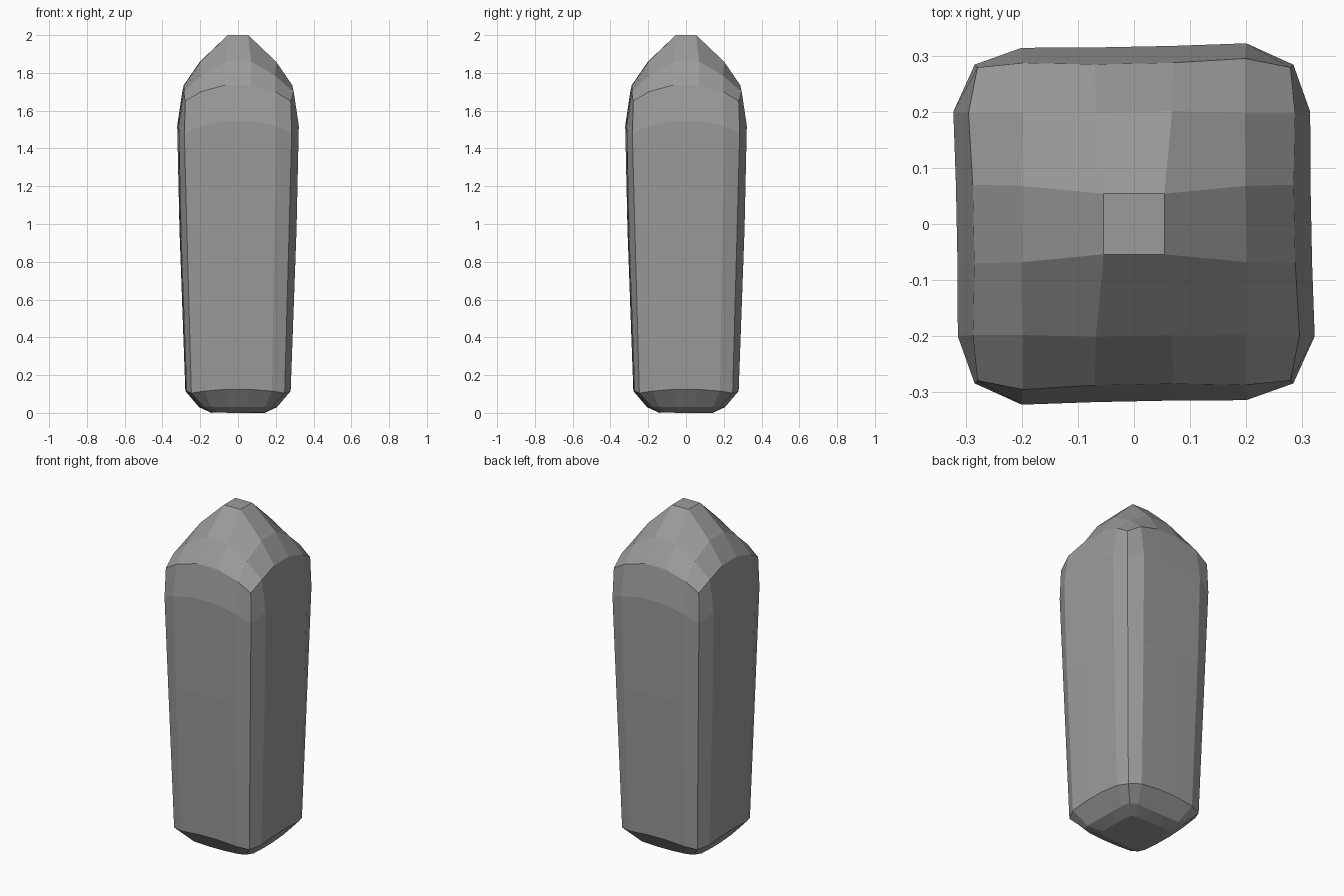
import bpy, bmesh

if "Cube" in bpy.data.objects:
    bpy.data.objects.remove(bpy.data.objects["Cube"])

bm = bmesh.new()


def ring(corner, *points):
    """Four-fold ring: corner (r, z) plus mirrored side points (x, distance, z)."""
    side = [(-corner[0], corner[0], corner[1])]
    side += [(-x, d - 0.02 * x, z) for x, d, z in points]
    side += [(x, d + 0.02 * x, z) for x, d, z in reversed(points)]
    verts = []
    for _ in range(4):
        verts += [bm.verts.new(p) for p in side]
        side = [(y, -x, z) for x, y, z in side]
    return verts


def bridge(a, b):
    n = len(a)
    for i in range(n):
        bm.faces.new((a[i], a[(i + 1) % n], b[(i + 1) % n], b[i]))


def step_in(a, b):
    """Join a ring to the next ring of a square grid, two points fewer per side."""
    n, m = len(a) // 4, len(b) // 4
    for s in range(4):
        o = [a[(s * n + j) % len(a)] for j in range(-1, n + 1)]
        i = [b[(s * m + j) % len(b)] for j in range(m + 1)]
        bm.faces.new((o[1], o[2], i[0], o[0]))
        for j in range(1, n - 1):
            bm.faces.new((o[j + 1], o[j + 2], i[j], i[j - 1]))


# foot, shaft and shoulder rings, bottom to top
body = [
    ring((0.125, 0.004), (0.10, 0.138, 0.002), (0.04, 0.14, 0.0)),
    ring((0.185, 0.035), (0.145, 0.202, 0.033), (0.05, 0.205, 0.03)),
    ring((0.247, 0.105), (0.18, 0.275, 0.115), (0.06, 0.278, 0.125)),
    ring((0.270, 0.95), (0.193, 0.306, 0.97), (0.065, 0.308, 0.98)),
    ring((0.284, 1.475), (0.20, 0.318, 1.52), (0.07, 0.316, 1.545)),
    ring((0.279, 1.65), (0.198, 0.291, 1.70), (0.07, 0.286, 1.735)),
]
for lower, upper in zip(body, body[1:]):
    bridge(lower, upper)
bm.faces.new(body[0])

# faceted tip
slope = ring((0.198, 1.785), (0.068, 0.200, 1.86))
tip = ring((0.054, 2.0))
step_in(body[-1], slope)
step_in(slope, tip)
bm.faces.new(tip)

bmesh.ops.recalc_face_normals(bm, faces=bm.faces[:])
mesh = bpy.data.meshes.new("stone_pillar")
bm.to_mesh(mesh)
bm.free()

# plain grey stone
mat = bpy.data.materials.new("grey stone")
mat.diffuse_color = (0.33, 0.33, 0.33, 1)
mat.use_nodes = True
mat.node_tree.nodes["Principled BSDF"].inputs["Base Color"].default_value = mat.diffuse_color
mesh.materials.append(mat)
obj = bpy.data.objects.new("stone_pillar", mesh)
bpy.context.collection.objects.link(obj)
